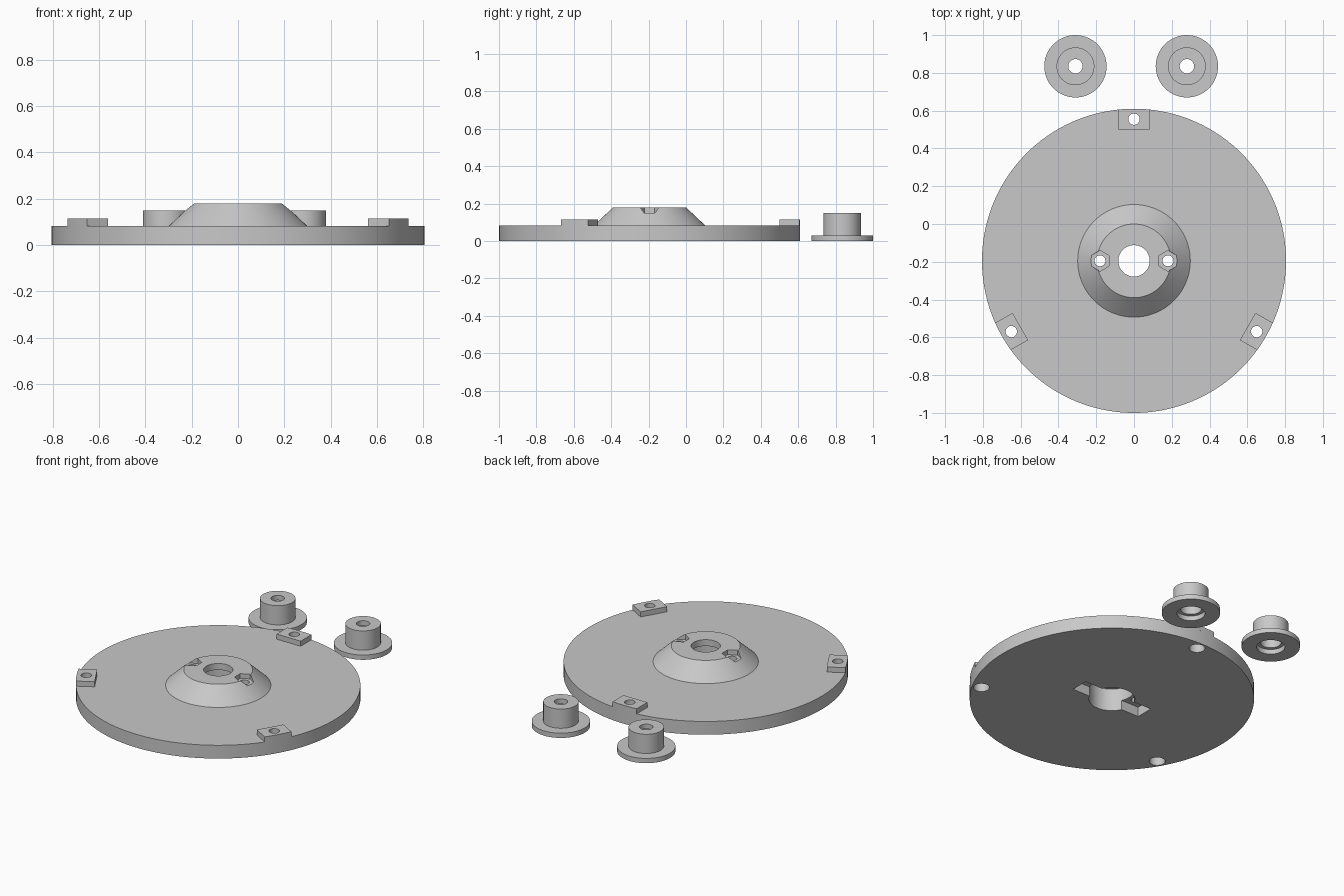
import bpy, bmesh, math
from mathutils import Matrix, Vector

if "Cube" in bpy.data.objects:
    bpy.data.objects.remove(bpy.data.objects["Cube"], do_unlink=True)

grey = bpy.data.materials.new("plain grey")
grey.use_nodes = True
grey.diffuse_color = (0.58, 0.58, 0.58, 1)
grey.node_tree.nodes["Principled BSDF"].inputs["Base Color"].default_value = grey.diffuse_color

CENTRE = Vector((0, -0.195, 0))
RIM = 0.805
PLATE = 0.083
TAB_TOP = 0.115


def new_object(name, bm):
    bmesh.ops.recalc_face_normals(bm, faces=bm.faces)
    mesh = bpy.data.meshes.new(name)
    bm.to_mesh(mesh)
    bm.free()
    mesh.materials.append(grey)
    obj = bpy.data.objects.new(name, mesh)
    bpy.context.scene.collection.objects.link(obj)
    return obj


def lathe(name, profile, place, sides):
    """Turn a closed (radius, height) profile about a vertical axis."""
    bm = bmesh.new()
    rings = []
    for i in range(sides):
        a = math.tau * i / sides
        rings.append([bm.verts.new(place + Vector((r * math.cos(a), r * math.sin(a), z)))
                      for r, z in profile])
    n = len(profile)
    for i in range(sides):
        here, there = rings[i], rings[(i + 1) % sides]
        for j in range(n):
            k = (j + 1) % n
            bm.faces.new((here[j], there[j], there[k], here[k]))
    return new_object(name, bm)


def prism(name, outline, bottom, top, matrix):
    """Extrude a flat outline between two heights."""
    bm = bmesh.new()
    face = bm.faces.new([bm.verts.new((x, y, bottom)) for x, y in outline])
    ext = bmesh.ops.extrude_face_region(bm, geom=[face])
    moved = [v for v in ext["geom"] if isinstance(v, bmesh.types.BMVert)]
    bmesh.ops.translate(bm, verts=moved, vec=(0, 0, top - bottom))
    bmesh.ops.transform(bm, matrix=matrix, verts=bm.verts)
    return new_object(name, bm)


def polygon(radius, sides, turn=0.0):
    return [(radius * math.cos(turn + math.tau * i / sides),
             radius * math.sin(turn + math.tau * i / sides)) for i in range(sides)]


def cut(obj, cutters):
    """Subtract the cutters, keep the result as plain mesh, drop the cutters."""
    for c in cutters:
        c.hide_render = True
        mod = obj.modifiers.new("cut", "BOOLEAN")
        mod.operation = "DIFFERENCE"
        mod.solver = "EXACT"
        mod.object = c
    graph = bpy.context.evaluated_depsgraph_get()
    result = bpy.data.meshes.new_from_object(obj.evaluated_get(graph))
    obj.modifiers.clear()
    obj.data = result
    for c in cutters:
        bpy.data.objects.remove(c, do_unlink=True)


parts = []

# Round plate with raised cone, centre hole and wider bore underneath
plate = lathe("round_plate", [
    (0.13, 0), (RIM, 0), (RIM, PLATE), (0.298, PLATE), (0.195, 0.18),
    (0.083, 0.18), (0.083, 0.14), (0.13, 0.14)], CENTRE, 144)
parts.append(plate)

# Slot under the plate, hexagonal nut pockets and their bolt holes
at_centre = Matrix.Translation(CENTRE)
slot = [(-0.24, -0.055), (0.24, -0.055), (0.24, 0.055), (-0.24, 0.055)]
cutters = [prism("slot_cutter", slot, -0.05, 0.06, at_centre)]
for side in (-1, 1):
    spot = Matrix.Translation(CENTRE + Vector((side * 0.18, 0, 0)))
    cutters.append(prism("nut_cutter", polygon(0.055, 6, math.pi / 2), 0.15, 0.3, spot))
    cutters.append(prism("bolt_cutter", polygon(0.029, 32), 0.02, 0.25, spot))

# Three rim tabs, with curved outer edges, over wider holes in the plate
half = 0.083
spread = math.asin(half / RIM)
arc = [(RIM * math.cos(a), RIM * math.sin(a))
       for a in (spread * (i / 4 - 1) for i in range(9))]
tab_outline = [(0.695, half), (0.695, -half)] + arc
for name, degrees in (("back", 90), ("right", 210), ("left", 330)):
    turn = at_centre @ Matrix.Rotation(math.radians(degrees), 4, "Z")
    hole = turn @ Matrix.Translation((0.75, 0, 0))
    tab = prism(name + "_rim_tab", tab_outline, PLATE, TAB_TOP, turn)
    cut(tab, [prism("tab_cutter", polygon(0.03, 32), 0.05, 0.2, hole)])
    cutters.append(prism("rim_cutter", polygon(0.045, 32), -0.05, 0.2, hole))
    parts.append(tab)
cut(plate, cutters)

# Two flanged bushings with stepped bores
bushing = [(0.08, 0), (0.165, 0), (0.165, 0.03), (0.1, 0.03), (0.1, 0.15),
           (0.038, 0.15), (0.038, 0.12), (0.06, 0.12), (0.06, 0.03), (0.08, 0.03)]
for name, x in (("right", -0.31), ("left", 0.28)):
    parts.append(lathe(name + "_bushing", bushing, Vector((x, 0.835, 0)), 64))

# Smooth the round walls and keep the edges crisp
bpy.ops.object.select_all(action="DESELECT")
for obj in parts:
    obj.select_set(True)
bpy.context.view_layer.objects.active = plate
bpy.ops.object.shade_smooth_by_angle(angle=math.radians(25))
